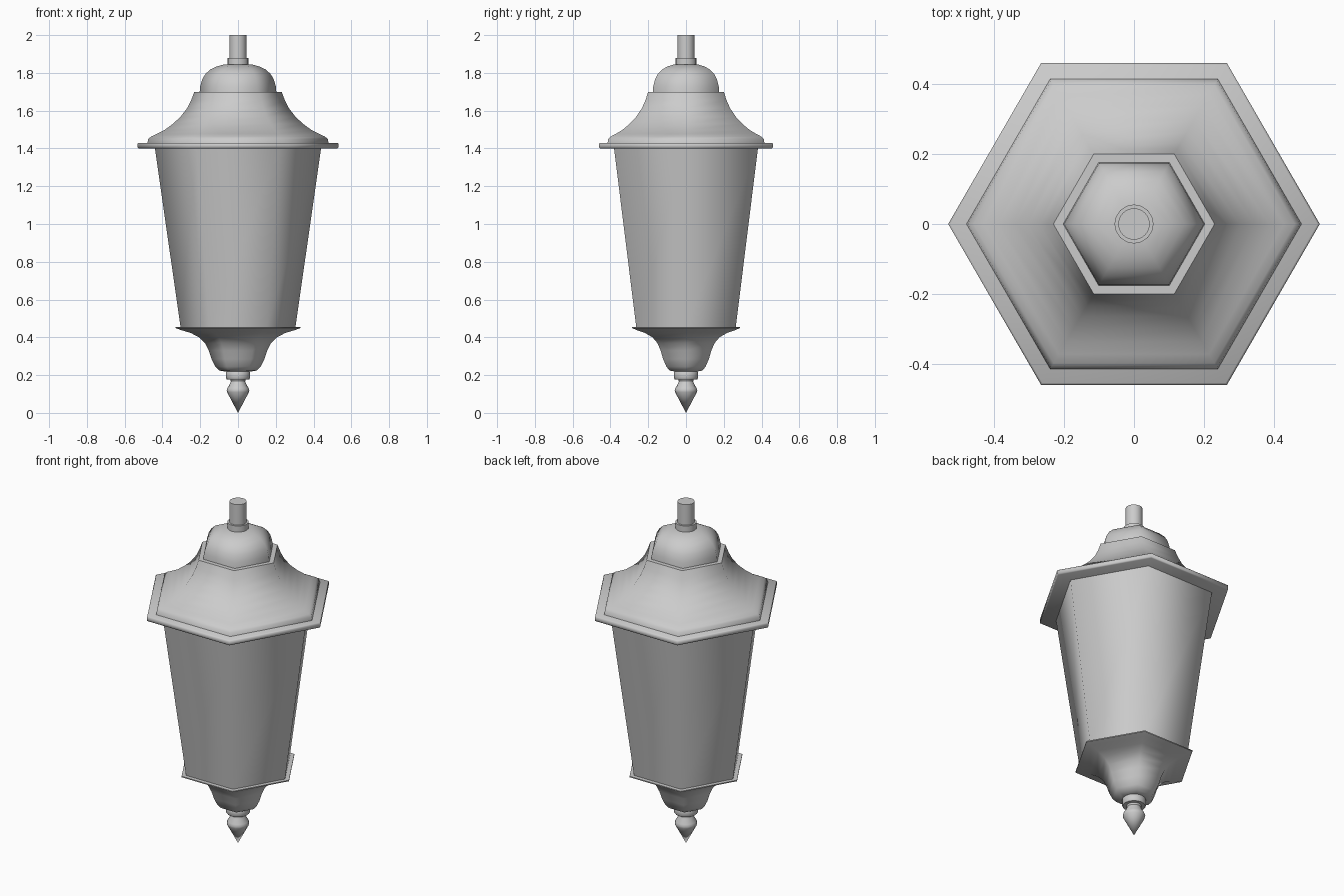
import bpy, bmesh, math

if "Cube" in bpy.data.objects:
    bpy.data.objects.remove(bpy.data.objects["Cube"])

def lathe(name, profile, sides=6, angle=65):
    """Spin an (r, z) profile, listed bottom to top, and close its ends."""
    bm = bmesh.new()
    rings = []
    for r, z in profile:
        if r == 0:
            rings.append([bm.verts.new((0, 0, z))])
        else:
            rings.append([bm.verts.new((r * math.cos(2 * math.pi * i / sides),
                                        r * math.sin(2 * math.pi * i / sides), z))
                          for i in range(sides)])
    for a, b in zip(rings, rings[1:]):
        for i in range(sides):
            j = (i + 1) % sides
            if len(a) == 1:
                bm.faces.new((a[0], b[j], b[i]))
            elif len(b) == 1:
                bm.faces.new((a[i], a[j], b[0]))
            else:
                bm.faces.new((a[i], a[j], b[j], b[i]))
    for ring in (rings[0], rings[-1]):
        if len(ring) > 1:
            bm.faces.new(ring)
    bmesh.ops.recalc_face_normals(bm, faces=bm.faces)
    me = bpy.data.meshes.new(name)
    bm.to_mesh(me)
    bm.free()
    ob = bpy.data.objects.new(name, me)
    bpy.context.collection.objects.link(ob)
    bpy.ops.object.select_all(action='DESELECT')
    ob.select_set(True)
    bpy.context.view_layer.objects.active = ob
    bpy.ops.object.shade_smooth_by_angle(angle=math.radians(angle))
    return ob

# Pointed finial and its collar
lathe("bottom_finial", [(0, 0), (0.058, 0.11), (0.06, 0.12), (0.056, 0.132),
                        (0.042, 0.155), (0.038, 0.168), (0.043, 0.182)], 16, 35)
lathe("bottom_collar", [(0.06, 0.178), (0.064, 0.184), (0.064, 0.214), (0.06, 0.22)], 16, 35)

# Flared hexagonal base cup
lathe("base_cup", [(0.06, 0.218), (0.1, 0.224), (0.12, 0.245), (0.14, 0.285),
                   (0.155, 0.33), (0.175, 0.37), (0.205, 0.4), (0.25, 0.423),
                   (0.3, 0.438), (0.33, 0.449), (0.33, 0.455)])

# Tapered lantern body
lathe("glass_body", [(0.304, 0.453), (0.44, 1.402)])

# Eave slab and bell-shaped roof
lathe("roof_eave", [(0.525, 1.4), (0.532, 1.405), (0.532, 1.425), (0.525, 1.43)])
lathe("roof", [(0.48, 1.428), (0.475, 1.45), (0.46, 1.463), (0.43, 1.477),
               (0.39, 1.497), (0.345, 1.53), (0.305, 1.567), (0.27, 1.612),
               (0.248, 1.655), (0.231, 1.70)])

# Rounded cap dome
lathe("cap_dome", [(0.203, 1.698), (0.2, 1.73), (0.189, 1.767), (0.172, 1.795),
                   (0.145, 1.819), (0.11, 1.835), (0.075, 1.844), (0.04, 1.845)])

# Hanging rod and collar
lathe("top_collar", [(0.056, 1.842), (0.056, 1.88)], 16, 35)
lathe("hanging_rod", [(0.045, 1.87), (0.045, 2.0)], 24, 35)
